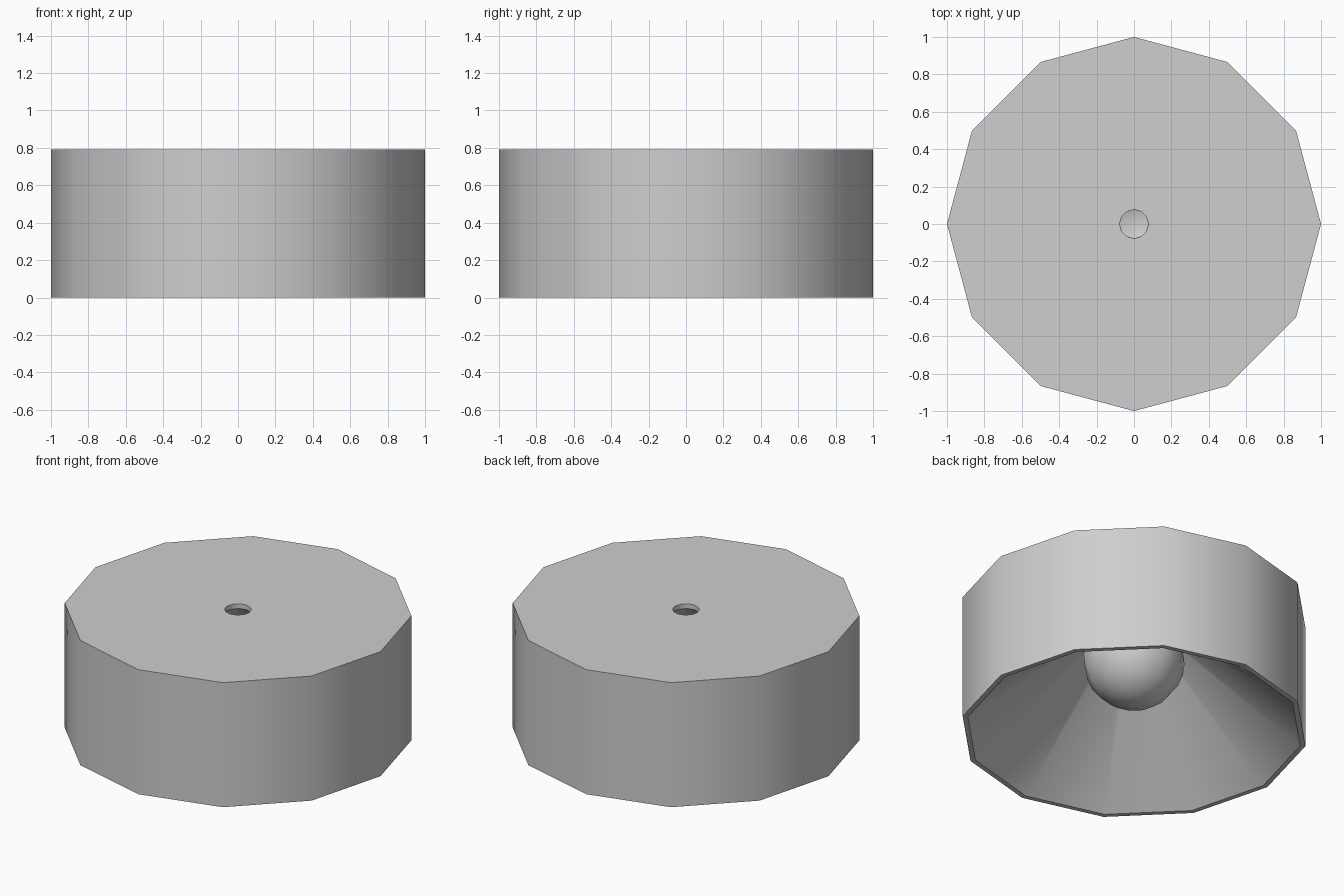
import bpy, bmesh
from math import sin, cos, pi, radians

default = bpy.data.objects.get("Cube")
if default:
    bpy.data.objects.remove(default, do_unlink=True)

SIDES = 12
HEIGHT = 0.79
HOLE = 0.077

grey = bpy.data.materials.new("plain grey")
grey.use_nodes = True
colour = (0.62, 0.62, 0.62, 1)
grey.diffuse_color = colour
grey.node_tree.nodes["Principled BSDF"].inputs["Base Color"].default_value = colour


def lathe(name, profile, closed):
    """Turn a (radius, height) profile around the vertical axis."""
    bm = bmesh.new()
    verts = [bm.verts.new((r, 0, z)) for r, z in profile]
    edges = [bm.edges.new(pair) for pair in zip(verts, verts[1:])]
    if closed:
        edges.append(bm.edges.new((verts[-1], verts[0])))
    bmesh.ops.spin(bm, geom=verts + edges, cent=(0, 0, 0), axis=(0, 0, 1),
                   angle=2 * pi, steps=SIDES)
    bmesh.ops.remove_doubles(bm, verts=bm.verts, dist=0.0005)
    bmesh.ops.recalc_face_normals(bm, faces=bm.faces)
    mesh = bpy.data.meshes.new(name)
    bm.to_mesh(mesh)
    bm.free()
    mesh.materials.append(grey)
    obj = bpy.data.objects.new(name, mesh)
    bpy.context.collection.objects.link(obj)
    bpy.ops.object.select_all(action="DESELECT")
    obj.select_set(True)
    bpy.context.view_layer.objects.active = obj
    bpy.ops.object.shade_smooth_by_angle(angle=radians(40))
    return obj


# Drum housing with a conical reflector inside and a cable hole on top
lathe("lamp_housing", [(HOLE, HEIGHT), (1, HEIGHT), (1, 0), (0.97, 0),
                       (HOLE, HEIGHT - 0.03)], True)

# Hollow bulb, open at the cable hole
radius, centre = 0.295, 0.475
arc = [(radius * sin(pi * i / SIDES), centre + radius * cos(pi * i / SIDES))
       for i in range(1, SIDES + 1)]
lathe("bulb", arc, False)
